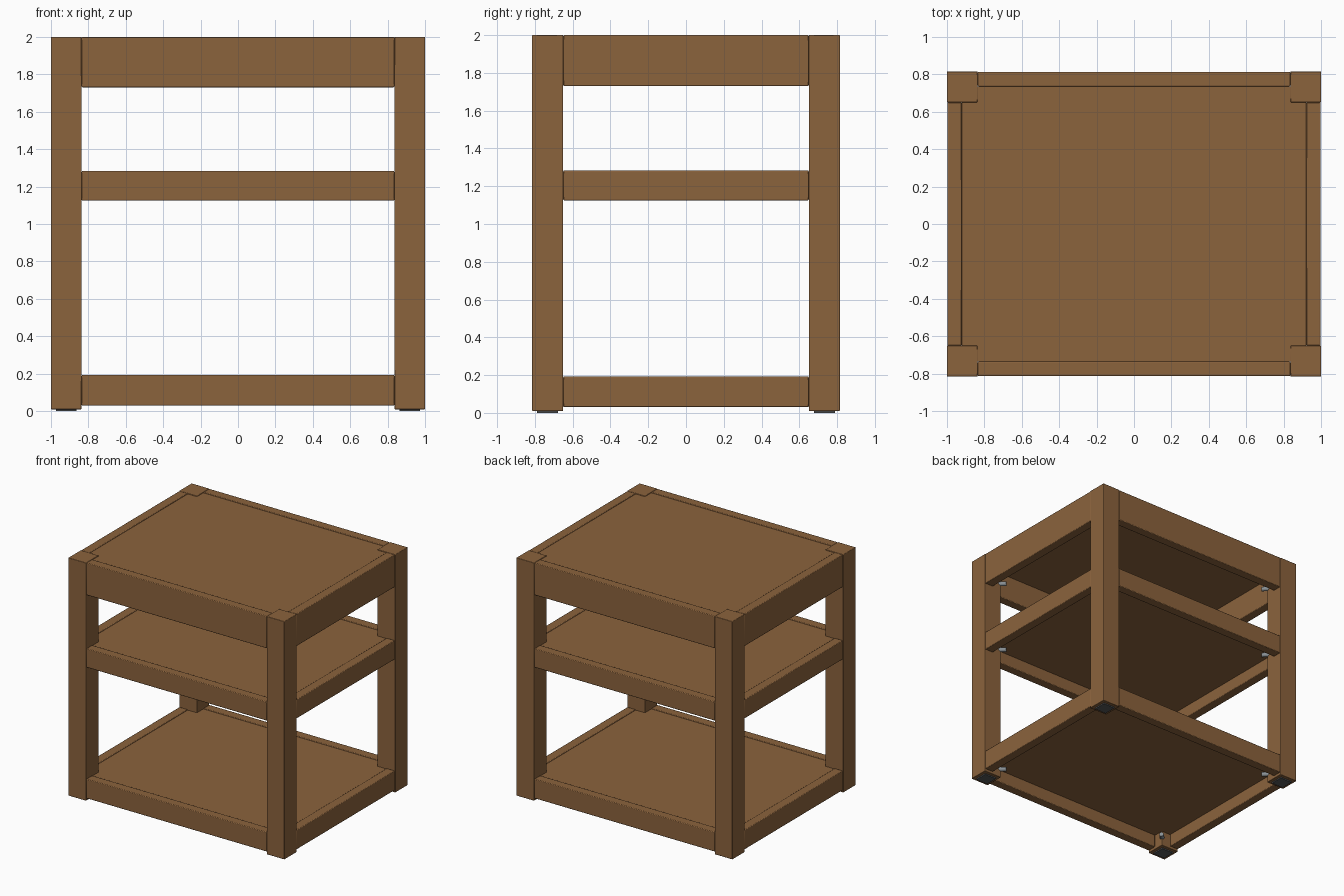
import bpy
import math
from mathutils import Vector

cube = bpy.data.objects.get("Cube")
if cube:
    bpy.data.objects.remove(cube, do_unlink=True)


def make_material(name, rgb):
    mat = bpy.data.materials.new(name)
    mat.use_nodes = True
    colour = (*rgb, 1.0)
    mat.diffuse_color = colour
    mat.node_tree.nodes["Principled BSDF"].inputs["Base Color"].default_value = colour
    return mat


wood = make_material("brown wood", (0.26, 0.125, 0.046))
rubber = make_material("dark grey rubber", (0.09, 0.095, 0.1))
steel = make_material("grey steel", (0.25, 0.28, 0.3))

HALF_X, HALF_Y, TOP = 1.0, 0.815, 2.0
POST, RAIL, PANEL = 0.165, 0.08, 0.05
FOOT = 0.01


def box(name, low, high, mat, bevel=0.0):
    """Axis-aligned box between two corners, with optionally softened edges."""
    low, high = Vector(low), Vector(high)
    bpy.ops.mesh.primitive_cube_add(size=1, location=(low + high) / 2)
    obj = bpy.context.object
    obj.name = name
    obj.scale = high - low
    bpy.ops.object.transform_apply(location=False, rotation=False, scale=True)
    obj.data.materials.append(mat)
    if bevel:
        mod = obj.modifiers.new("soft edges", "BEVEL")
        mod.width = bevel
        mod.segments = 2
        bpy.ops.object.shade_smooth_by_angle()
    return obj


# Corner posts with small foot pads
for sx, side in ((1, "left"), (-1, "right")):
    for sy, end in ((-1, "front"), (1, "back")):
        cx, cy = sx * (HALF_X - POST / 2), sy * (HALF_Y - POST / 2)
        h, p = POST / 2, 0.055
        box(f"{end}_{side}_post", (cx - h, cy - h, FOOT), (cx + h, cy + h, TOP), wood, 0.004)
        box(f"{end}_{side}_foot_pad", (cx - p, cy - p, 0), (cx + p, cy + p, FOOT + 0.005), rubber)

# Three tiers: four rails around a recessed panel, bolted in the corners
tiers = (("bottom", 0.03, 0.193), ("middle", 1.125, 1.283), ("top", 1.73, TOP))
for tier, low, high in tiers:
    inner_x, inner_y = HALF_X - POST, HALF_Y - POST
    for s, end, side in ((-1, "front", "right"), (1, "back", "left")):
        ys = sorted((s * (HALF_Y - 0.003), s * (HALF_Y - RAIL)))
        box(f"{tier}_{end}_rail", (-inner_x, ys[0], low), (inner_x, ys[1], high), wood, 0.005)
        xs = sorted((s * (HALF_X - 0.003), s * (HALF_X - RAIL)))
        box(f"{tier}_{side}_rail", (xs[0], -inner_y, low), (xs[1], inner_y, high), wood, 0.005)

    px, py = HALF_X - RAIL, HALF_Y - RAIL
    box(f"{tier}_shelf_panel", (-px, -py, high - 0.006 - PANEL), (px, py, high - 0.006), wood)

    for sx in (1, -1):
        for sy in (1, -1):
            # Diagonal bolt running into the inner corner of the post
            where = (sx * (inner_x - 0.01), sy * (inner_y - 0.01), low + 0.055)
            bpy.ops.mesh.primitive_cylinder_add(
                vertices=12, radius=0.018, depth=0.06, location=where,
                rotation=(math.pi / 2, 0, math.atan2(sy, sx) + math.pi / 2))
            bolt = bpy.context.object
            bolt.name = f"{tier}_corner_bolt"
            bolt.data.materials.append(steel)
            bpy.ops.object.shade_smooth_by_angle()
